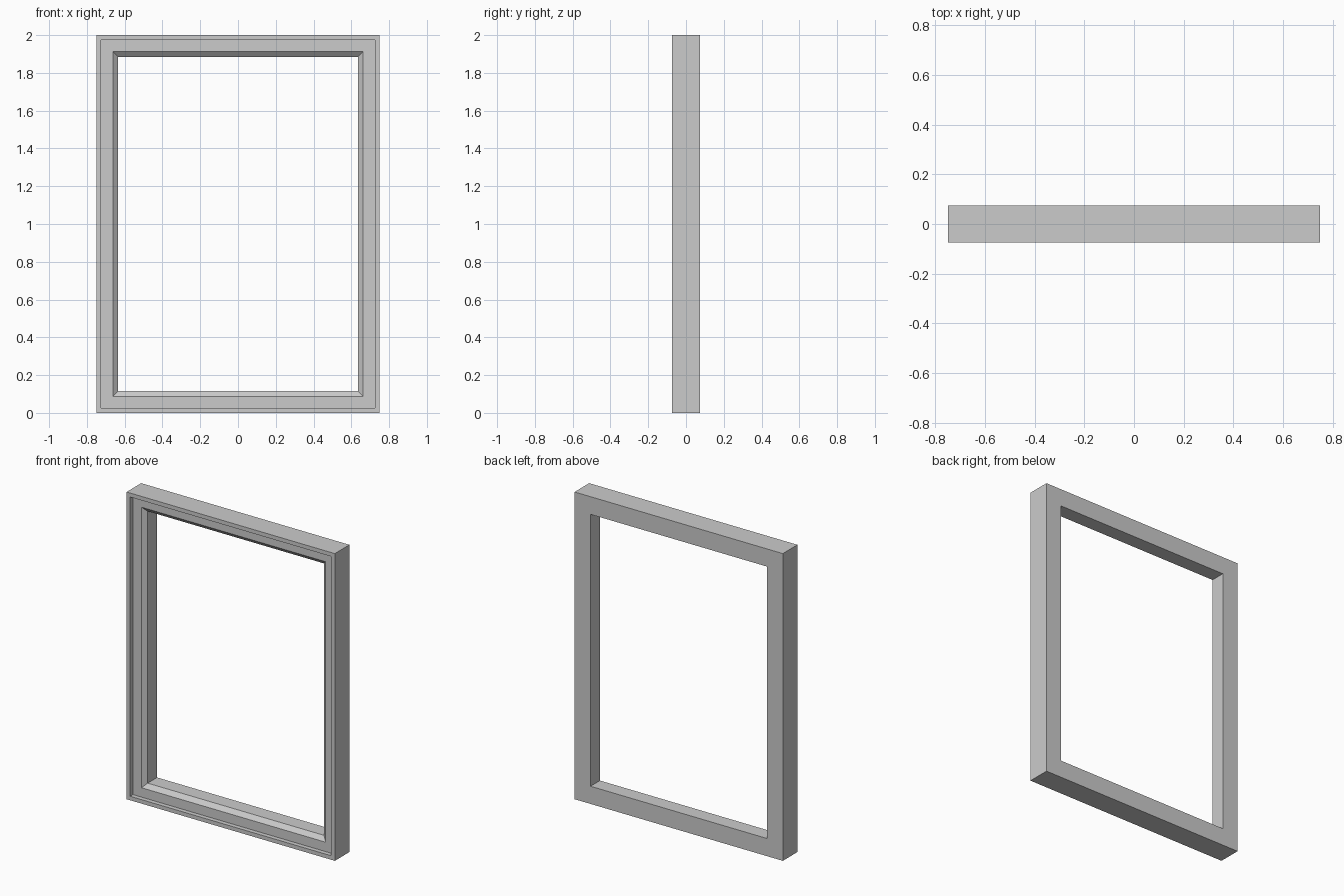
import bpy, bmesh

if "Cube" in bpy.data.objects:
    bpy.data.objects.remove(bpy.data.objects["Cube"])

HALF_W, HEIGHT = 0.75, 2.0

# Moulding cross-section: (inset from outer edge, y)
PROFILE = [
    (0.0, 0.075),      # back outer edge
    (0.0, -0.075),     # front outer edge
    (0.026, -0.075),   # raised rim
    (0.026, -0.046),   # recess step
    (0.087, -0.046),   # recessed face
    (0.115, -0.022),   # sloped inner lip
    (0.115, 0.075),    # back inner edge
]


def mitred_frame(name, profile):
    """Sweep a closed cross-section around a rectangle with mitred corners."""
    bm = bmesh.new()
    rings = []
    for d, y in profile:
        w = HALF_W - d
        corners = [(-w, d), (w, d), (w, HEIGHT - d), (-w, HEIGHT - d)]
        rings.append([bm.verts.new((x, y, z)) for x, z in corners])
    for i, ring in enumerate(rings):
        nxt = rings[(i + 1) % len(rings)]
        for k in range(4):
            j = (k + 1) % 4
            bm.faces.new((ring[k], ring[j], nxt[j], nxt[k]))
    bmesh.ops.recalc_face_normals(bm, faces=bm.faces)
    mesh = bpy.data.meshes.new(name)
    bm.to_mesh(mesh)
    bm.free()
    obj = bpy.data.objects.new(name, mesh)
    bpy.context.collection.objects.link(obj)
    return obj


mitred_frame("window_frame", PROFILE)
